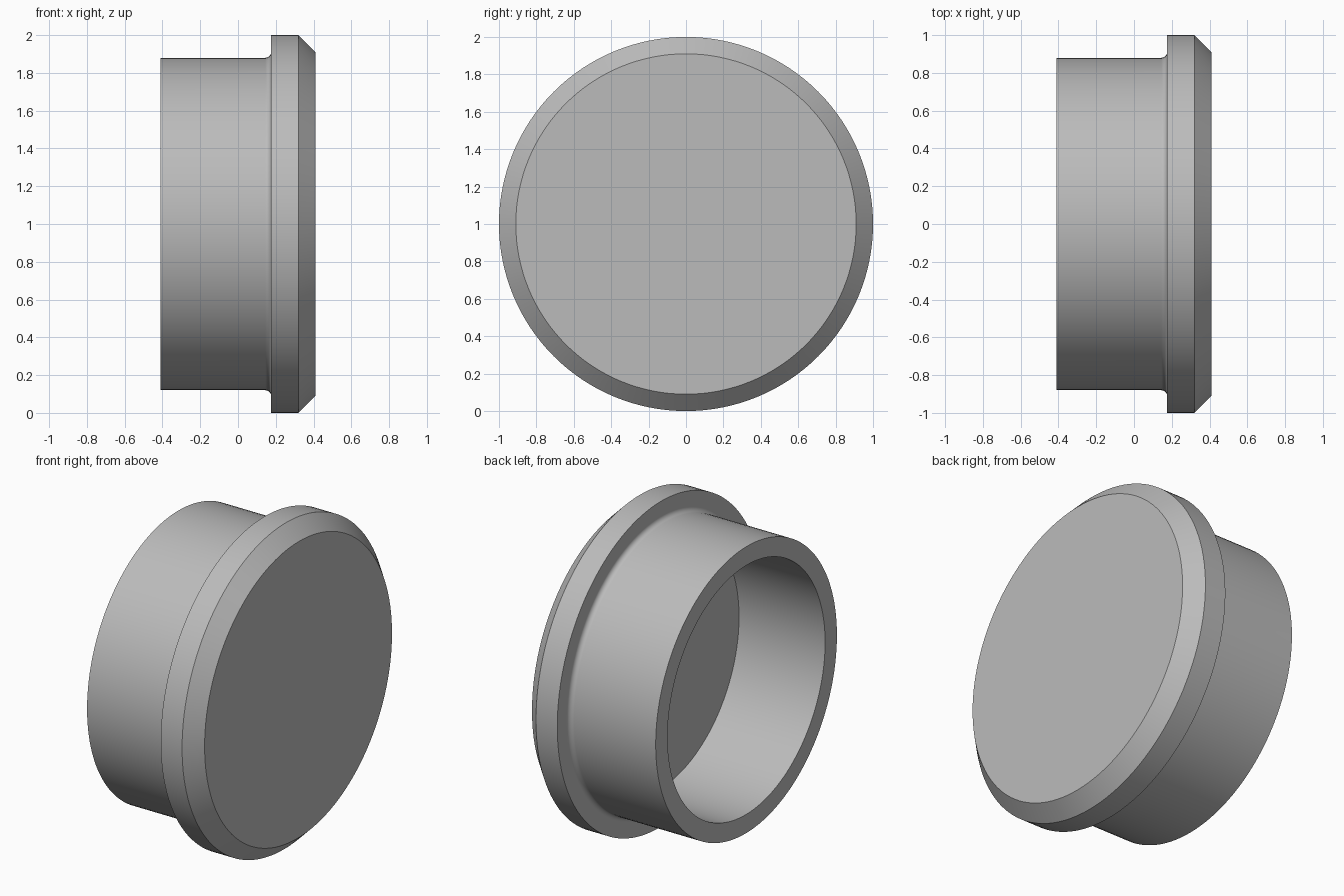
import bpy
import bmesh
from math import pi, sin, cos, radians

SIDES = 128
BACK, FLANGE, CHAMFER, FRONT = -0.41, 0.175, 0.32, 0.41
BORE, SLEEVE, RIM, FACE = 0.765, 0.88, 1.0, 0.91
FILLET = 0.03

cube = bpy.data.objects.get("Cube")
if cube:
    bpy.data.objects.remove(cube)

# Plain grey material
grey = bpy.data.materials.new("plain grey")
grey.use_nodes = True
colour = (0.5, 0.5, 0.5, 1)
grey.diffuse_color = colour
grey.node_tree.nodes["Principled BSDF"].inputs["Base Color"].default_value = colour

# Half section as (x, radius): bore floor, sleeve, fillet, flange, chamfer
fillet = [(FLANGE - FILLET + FILLET * sin(a), SLEEVE + FILLET - FILLET * cos(a))
          for a in (i * pi / 12 for i in range(7))]
profile = [(FLANGE, BORE), (BACK, BORE), (BACK, SLEEVE), *fillet,
           (FLANGE, RIM), (CHAMFER, RIM), (FRONT, FACE)]

# Turn the section around the x axis and cap both ends
bm = bmesh.new()
rings = [[bm.verts.new((x, r * cos(2 * pi * i / SIDES), 1 + r * sin(2 * pi * i / SIDES)))
          for i in range(SIDES)] for x, r in profile]
for a, b in zip(rings, rings[1:]):
    for i in range(SIDES):
        j = (i + 1) % SIDES
        bm.faces.new((a[i], a[j], b[j], b[i]))
bm.faces.new(rings[0])
bm.faces.new(rings[-1])
bmesh.ops.recalc_face_normals(bm, faces=bm.faces)
mesh = bpy.data.meshes.new("flanged_cap")
bm.to_mesh(mesh)
bm.free()

cap = bpy.data.objects.new("flanged_cap", mesh)
bpy.context.collection.objects.link(cap)
mesh.materials.append(grey)

# Smooth walls with crisp rims
bpy.ops.object.select_all(action="DESELECT")
cap.select_set(True)
bpy.context.view_layer.objects.active = cap
bpy.ops.object.shade_smooth_by_angle(angle=radians(30))
normals = cap.modifiers.new("flat_face_normals", "WEIGHTED_NORMAL")
normals.keep_sharp = True
